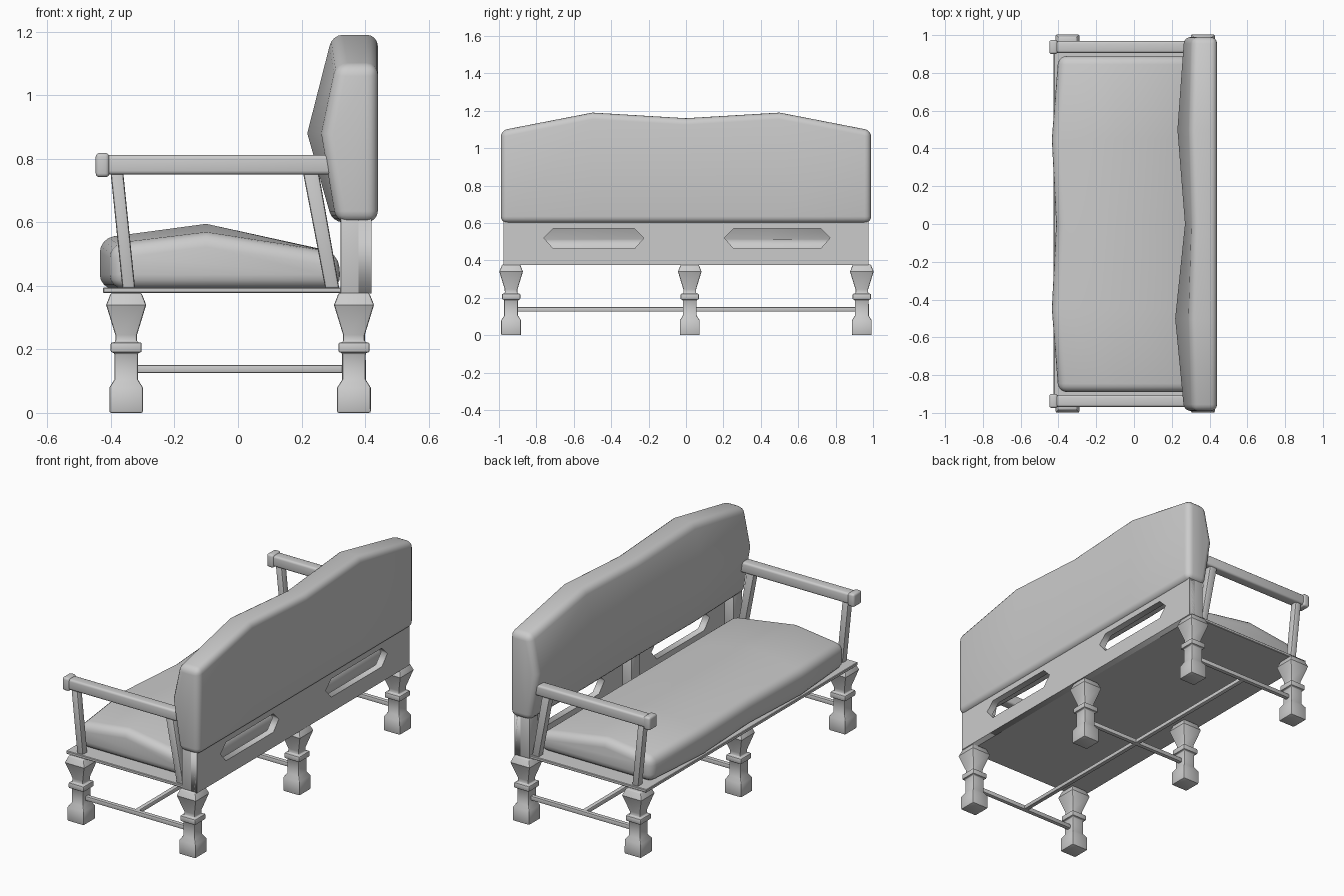
import bpy, bmesh
from math import radians
from mathutils import Vector

if "Cube" in bpy.data.objects:
    bpy.data.objects.remove(bpy.data.objects["Cube"])


def finish(name, bm, bevel=0.0, segs=2, smooth=35):
    """Bevel the sharp edges, then make a smooth-by-angle object."""
    bmesh.ops.recalc_face_normals(bm, faces=bm.faces[:])
    if bevel:
        sharp = [e for e in bm.edges if e.calc_face_angle(0) > radians(40)]
        bmesh.ops.bevel(bm, geom=sharp, offset=bevel, segments=segs, profile=0.5,
                        affect='EDGES', clamp_overlap=True)
    me = bpy.data.meshes.new(name)
    bm.to_mesh(me)
    bm.free()
    me.shade_smooth()
    me.set_sharp_from_angle(angle=radians(smooth))
    ob = bpy.data.objects.new(name, me)
    bpy.context.collection.objects.link(ob)
    return ob


def loft(name, rings, bevel=0.0, segs=2):
    """Skin a list of equal-length closed rings and cap both ends."""
    bm = bmesh.new()
    vs = [[bm.verts.new(p) for p in r] for r in rings]
    n = len(vs[0])
    for a, b in zip(vs, vs[1:]):
        for i in range(n):
            j = (i + 1) % n
            bm.faces.new((a[i], a[j], b[j], b[i]))
    bm.faces.new(vs[0])
    bm.faces.new(vs[-1])
    return finish(name, bm, bevel, segs)


def square(x, y, z, hx, hy):
    return [(x - hx, y - hy, z), (x + hx, y - hy, z), (x + hx, y + hy, z), (x - hx, y + hy, z)]


def box(name, lo, hi, bevel=0.0, segs=2):
    c = [(a + b) / 2 for a, b in zip(lo, hi)]
    hx, hy = (hi[0] - lo[0]) / 2, (hi[1] - lo[1]) / 2
    return loft(name, [square(c[0], c[1], z, hx, hy) for z in (lo[2], hi[2])], bevel, segs)


# Backrest pad: y, top z, front x at bottom / bulge / top
back_rings = []
for y, zt, xb, xm, xt in [(-0.99, 1.095, 0.31, 0.265, 0.31), (-0.5, 1.19, 0.295, 0.218, 0.295),
                          (0, 1.16, 0.30, 0.27, 0.31), (0.5, 1.19, 0.295, 0.23, 0.295),
                          (0.99, 1.095, 0.31, 0.265, 0.31)]:
    back_rings.append([(0.44, y, 0.6), (0.44, y, zt), (xt, y, zt), (xm, y, 0.88), (xb, y, 0.6)])
loft("backrest_pad", back_rings, 0.035, 4)

# Seat cushion: y, front x, front top z, crown z
seat_rings = []
for y, xf, zf, zc in [(-0.89, -0.40, 0.53, 0.568), (-0.45, -0.435, 0.55, 0.595),
                      (0, -0.412, 0.54, 0.58), (0.45, -0.435, 0.55, 0.595),
                      (0.89, -0.40, 0.53, 0.568)]:
    seat_rings.append([(xf, y, 0.39), (0.325, y, 0.39), (0.315, y, 0.505),
                       (-0.1, y, zc), (xf, y, zf)])
loft("seat_cushion", seat_rings, 0.045, 4)

# Seat board
box("seat_board", (-0.425, -0.97, 0.377), (0.40, 0.97, 0.395), 0.003, 1)

# Back panel with two hexagonal slots
cu = bpy.data.curves.new("back_panel", 'CURVE')
cu.dimensions, cu.fill_mode, cu.extrude = '2D', 'BOTH', 0.02
outlines = [[(-0.975, 0.375), (0.975, 0.375), (0.975, 0.61), (-0.975, 0.61)]]
for a, b in ((-0.76, -0.225), (0.205, 0.77)):
    outlines.append([(a, 0.52), (a + 0.05, 0.463), (b - 0.05, 0.463),
                     (b, 0.52), (b - 0.05, 0.57), (a + 0.05, 0.57)])
for pts in outlines:
    sp = cu.splines.new('POLY')
    sp.points.add(len(pts) - 1)
    for p, (u, v) in zip(sp.points, pts):
        p.co = (u, v, 0, 1)
    sp.use_cyclic_u = True
panel = bpy.data.objects.new("back_panel", cu)
panel.location.x = 0.4
panel.rotation_euler = (radians(90), 0, radians(90))
bpy.context.collection.objects.link(panel)
bpy.context.view_layer.objects.active = panel
panel.select_set(True)
bpy.ops.object.convert(target='MESH')

# Back posts standing against the panel
for y in (-0.935, 0.0, 0.935):
    box("back_post", (0.322, y - 0.04, 0.375), (0.415, y + 0.04, 0.63), 0.005)

# Turned-style square legs: height, half width
leg_profile = [(0.0, 0.053), (0.08, 0.053), (0.105, 0.037), (0.19, 0.037), (0.19, 0.049),
               (0.222, 0.049), (0.222, 0.034), (0.245, 0.034), (0.34, 0.063), (0.378, 0.048)]
leg_rows = (-0.935, 0.02, 0.94)
for y in leg_rows:
    for side, x in (("front", -0.352), ("back", 0.365)):
        loft(side + "_leg", [square(x, y, z, h, h) for z, h in leg_profile], 0.006, 2)
    # Cross stretcher between front and back legs
    box("cross_stretcher", (-0.352, y - 0.013, 0.125), (0.365, y + 0.013, 0.151), 0.005)
box("long_stretcher", (-0.013, -0.935, 0.126), (0.013, 0.94, 0.15), 0.005)

# Arms: rail, end cap, slanted front and back supports
for s in (-1, 1):
    y = 0.937 * s
    box("arm_rail", (-0.42, y - 0.031, 0.75), (0.30, y + 0.031, 0.812), 0.012, 3)
    box("arm_cap", (-0.448, y - 0.037, 0.742), (-0.405, y + 0.037, 0.818), 0.012, 3)
    loft("arm_front_support", [square(-0.343, y, 0.385, 0.02, 0.022),
                               square(-0.382, y, 0.765, 0.02, 0.022)], 0.008)
    loft("arm_back_support", [square(0.298, y, 0.385, 0.022, 0.022),
                              square(0.225, y, 0.78, 0.025, 0.022)], 0.008)
